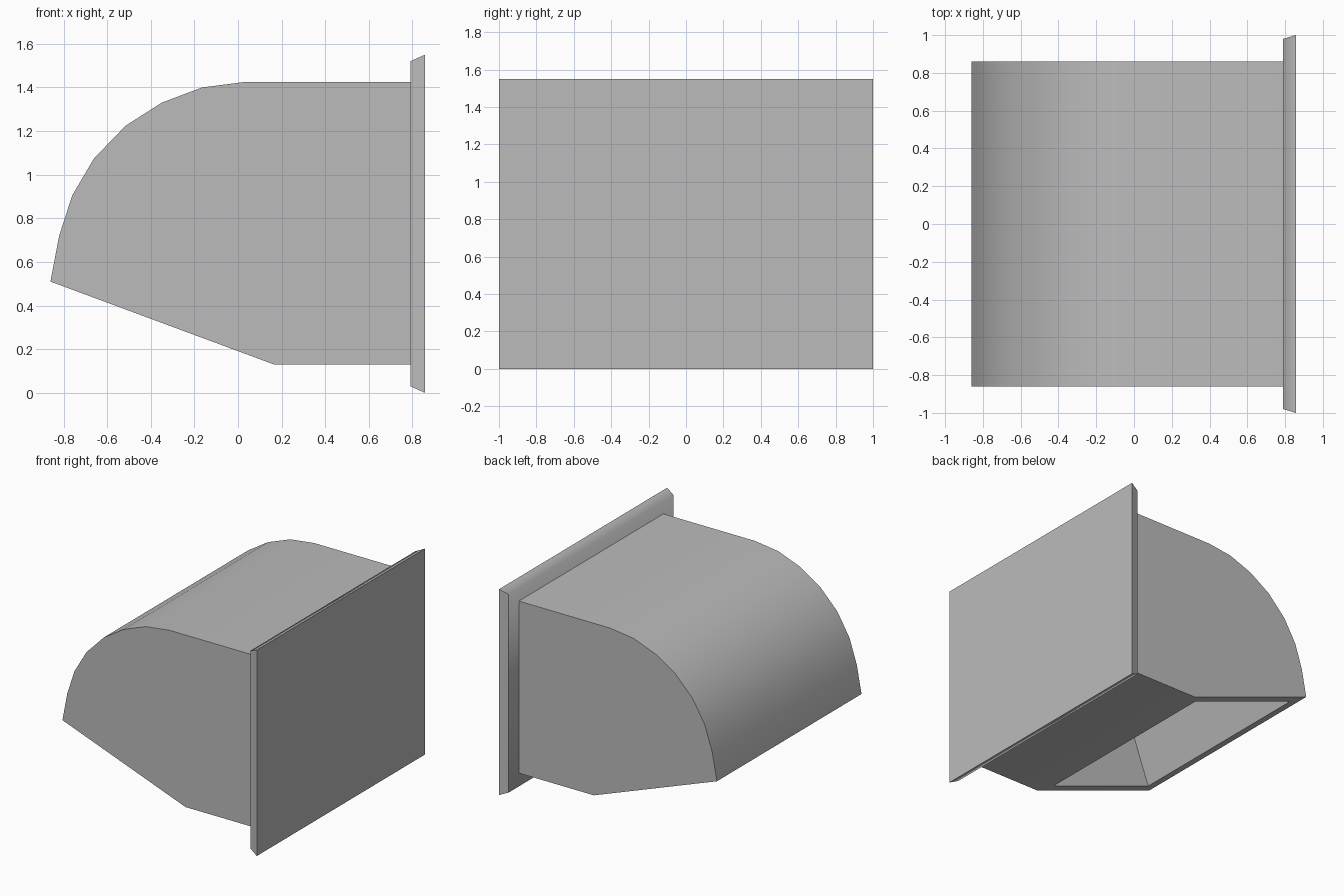
import bpy
import bmesh
import math
from mathutils import Vector

cube = bpy.data.objects.get("Cube")
if cube:
    bpy.data.objects.remove(cube, do_unlink=True)

# Single painted metal colour
grey = bpy.data.materials.new("plain_grey")
grey.use_nodes = True
colour = (0.5, 0.5, 0.5, 1.0)
grey.diffuse_color = colour
grey.node_tree.nodes["Principled BSDF"].inputs["Base Color"].default_value = colour


def finish(bm, name, angle):
    """Turn the bmesh into a shaded object."""
    mesh = bpy.data.meshes.new(name)
    bm.to_mesh(mesh)
    bm.free()
    mesh.materials.append(grey)
    obj = bpy.data.objects.new(name, mesh)
    bpy.context.collection.objects.link(obj)
    bpy.ops.object.select_all(action='DESELECT')
    obj.select_set(True)
    bpy.context.view_layer.objects.active = obj
    bpy.ops.object.shade_smooth_by_angle(angle=math.radians(angle))
    return obj


# Hood: side profile (x, z) swept across the width
HALF_WIDTH = 0.86
PLATE_X = 0.79
profile = [(0.165, 0.13), (PLATE_X, 0.13), (PLATE_X, 1.425), (0.03, 1.425),
           (-0.165, 1.40), (-0.35, 1.33), (-0.515, 1.225), (-0.66, 1.075),
           (-0.76, 0.905), (-0.82, 0.72), (-0.86, 0.51)]
bm = bmesh.new()
side = bm.faces.new([bm.verts.new((x, -HALF_WIDTH, z)) for x, z in profile])
swept = bmesh.ops.extrude_face_region(bm, geom=[side], use_keep_orig=True)
bmesh.ops.translate(bm, vec=(0, 2 * HALF_WIDTH, 0),
                    verts=[g for g in swept["geom"] if isinstance(g, bmesh.types.BMVert)])
bmesh.ops.recalc_face_normals(bm, faces=bm.faces)
bm.normal_update()

# Outlet: inset the sloping underside, then sink it into the hood
slope = Vector((-0.35, 0, -0.94))
mouth = max(bm.faces, key=lambda f: f.normal.dot(slope))
bmesh.ops.inset_region(bm, faces=[mouth], thickness=0.083, use_even_offset=True)
bm.normal_update()
mouth = max(bm.faces, key=lambda f: f.normal.dot(slope) * 10
            - (f.calc_center_median() - Vector((-0.35, 0, 0.32))).length)
bmesh.ops.inset_individual(bm, faces=[mouth], thickness=0, depth=-0.6)
finish(bm, "hood", 30)

# Wall plate: slab that flares towards its outer face
bm = bmesh.new()
bmesh.ops.create_cube(bm, size=1)
for v in bm.verts:
    outer = v.co.x > 0
    half_y, half_z = (1.0, 0.775) if outer else (0.98, 0.745)
    v.co = (0.857 if outer else PLATE_X,
            math.copysign(half_y, v.co.y),
            0.775 + math.copysign(half_z, v.co.z))
finish(bm, "wall_plate", 68)
